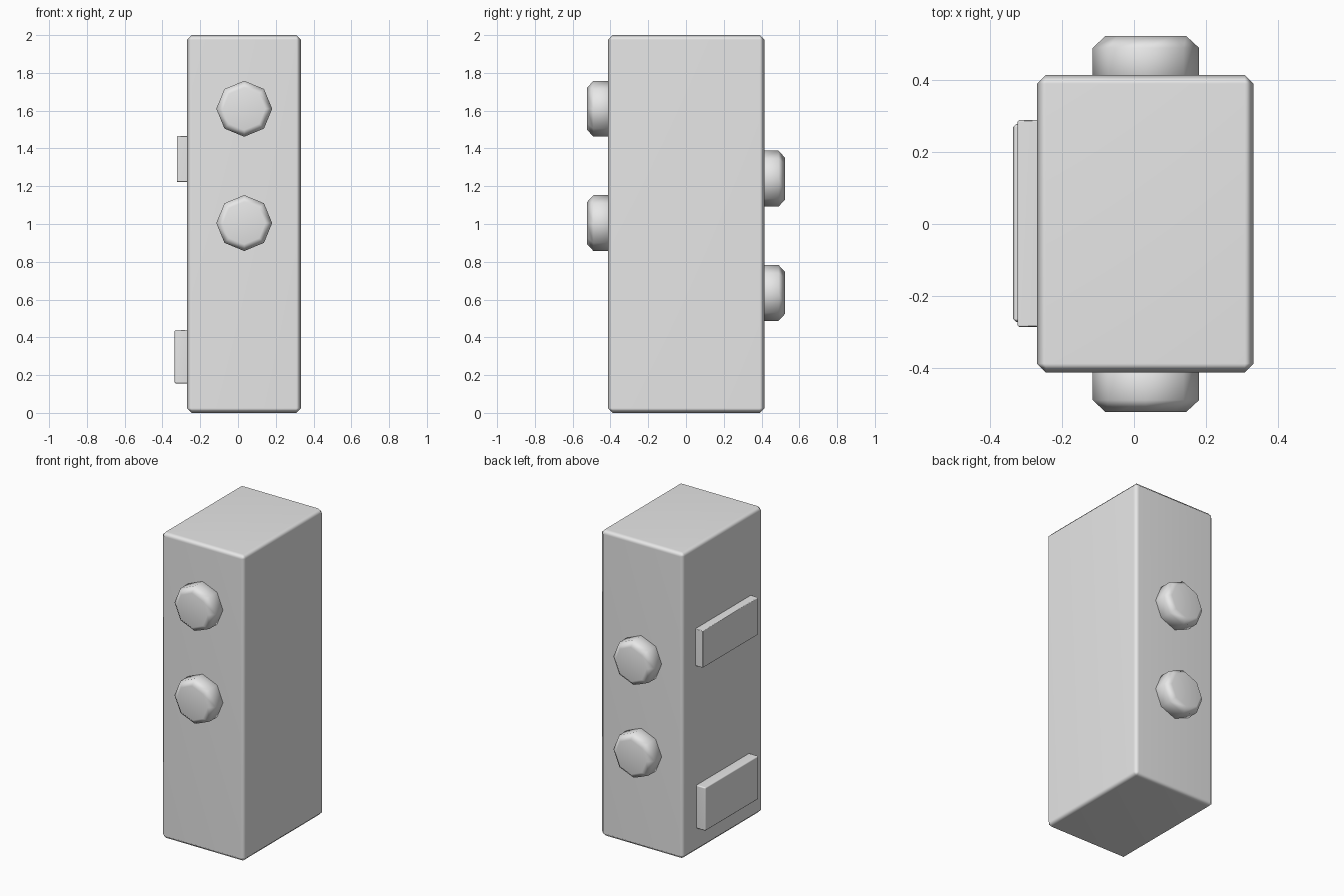
import bpy
import bmesh
from math import pi
from mathutils import Matrix, Vector

cube = bpy.data.objects.get("Cube")
if cube:
    bpy.data.objects.remove(cube, do_unlink=True)

grey = bpy.data.materials.new("plain_grey")
grey.use_nodes = True
colour = (0.8, 0.8, 0.8, 1)
grey.diffuse_color = colour
grey.node_tree.nodes["Principled BSDF"].inputs["Base Color"].default_value = colour


def finish(name, bm, bevel):
    """Turn a bmesh into a chamfered, softly shaded object."""
    mesh = bpy.data.meshes.new(name)
    bm.to_mesh(mesh)
    bm.free()
    mesh.materials.append(grey)
    for face in mesh.polygons:
        face.use_smooth = True
    obj = bpy.data.objects.new(name, mesh)
    bpy.context.collection.objects.link(obj)
    mod = obj.modifiers.new("chamfer", 'BEVEL')
    mod.width = bevel
    mod.segments = 1
    mod.limit_method = 'ANGLE'
    mod.angle_limit = pi / 3
    weights = obj.modifiers.new("face_weighted_normals", 'WEIGHTED_NORMAL')
    weights.keep_sharp = True
    return obj


def box(name, low, high, bevel):
    low, high = Vector(low), Vector(high)
    bm = bmesh.new()
    size = Matrix.Diagonal((*(high - low), 1))
    bmesh.ops.create_cube(bm, size=1, matrix=Matrix.Translation((low + high) / 2) @ size)
    return finish(name, bm, bevel)


def knob(name, side, z):
    """Eight-sided knob whose inner end sits inside the body."""
    bm = bmesh.new()
    place = Matrix.Translation((0.033, side * 0.45, z)) @ Matrix.Rotation(pi / 2, 4, 'X')
    bmesh.ops.create_cone(bm, cap_ends=True, segments=8, radius1=0.148,
                          radius2=0.148, depth=0.146, matrix=place)
    return finish(name, bm, 0.033)


# Main block
box("body", (-0.27, -0.413, 0), (0.333, 0.415, 2), 0.025)

# Two knobs on the front, two lower ones on the back
for label, front_z, back_z in (("upper", 1.61, 1.24), ("lower", 1.005, 0.635)):
    knob(label + "_front_knob", -1, front_z)
    knob(label + "_back_knob", 1, back_z)

# Raised bars on the right side
box("upper_bar", (-0.324, -0.286, 1.222), (-0.25, 0.289, 1.465), 0.004)
box("lower_bar", (-0.336, -0.272, 0.155), (-0.25, 0.278, 0.44), 0.008)
